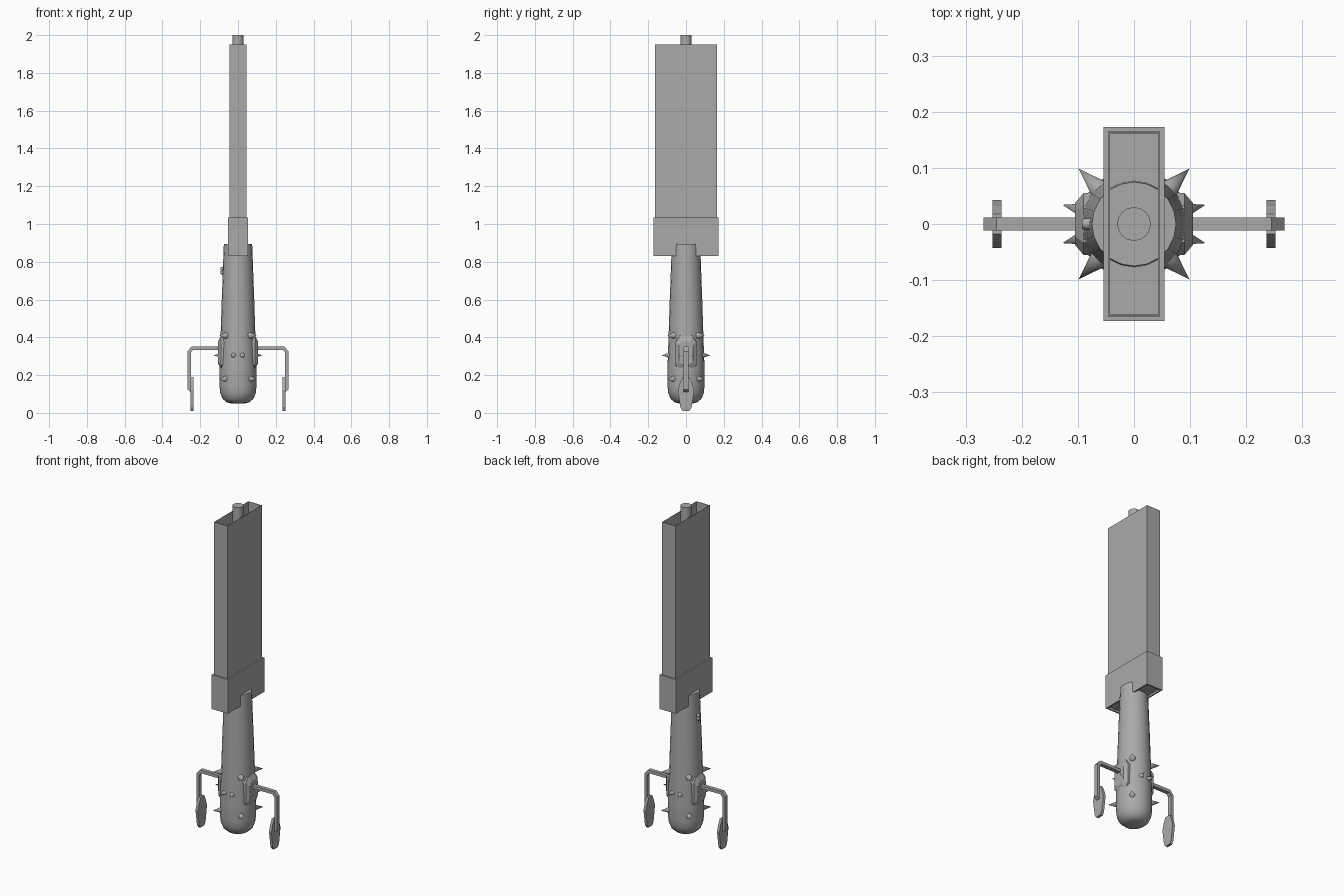
import bpy, bmesh, math
from mathutils import Vector

if "Cube" in bpy.data.objects:
    bpy.data.objects.remove(bpy.data.objects["Cube"])

grey = bpy.data.materials.new("plain grey")
grey.diffuse_color = (0.4, 0.4, 0.4, 1)
grey.use_nodes = True
grey.node_tree.nodes["Principled BSDF"].inputs["Base Color"].default_value = grey.diffuse_color


def finish(name, bm, smooth=None):
    bmesh.ops.recalc_face_normals(bm, faces=bm.faces[:])
    me = bpy.data.meshes.new(name)
    bm.to_mesh(me)
    bm.free()
    ob = bpy.data.objects.new(name, me)
    bpy.context.collection.objects.link(ob)
    me.materials.append(grey)
    if smooth:
        bpy.ops.object.select_all(action='DESELECT')
        ob.select_set(True)
        bpy.context.view_layer.objects.active = ob
        bpy.ops.object.shade_smooth_by_angle(angle=math.radians(smooth))
    return ob


def lathe(name, profile, sides, smooth=35):
    """Closed solid of revolution about z from (radius, z) pairs."""
    bm = bmesh.new()
    rings = [[bm.verts.new((r * math.cos(2 * math.pi * i / sides),
                            r * math.sin(2 * math.pi * i / sides), z))
              for i in range(sides)] for r, z in profile]
    for a, b in zip(rings, rings[1:]):
        for i in range(sides):
            j = (i + 1) % sides
            bm.faces.new((a[i], a[j], b[j], b[i]))
    bm.faces.new(rings[0])
    bm.faces.new(rings[-1])
    return finish(name, bm, smooth)


def extrude_outline(name, points, offset):
    """Solid made by moving a flat outline along an offset."""
    bm = bmesh.new()
    face = bm.faces.new([bm.verts.new(p) for p in points])
    out = bmesh.ops.extrude_face_region(bm, geom=[face])
    bmesh.ops.translate(bm, vec=Vector(offset),
                        verts=[v for v in out["geom"] if isinstance(v, bmesh.types.BMVert)])
    return finish(name, bm)


def open_box(name, hx, hy, z0, z1, t=0.002, floor=None):
    """Thin four-walled sleeve, with an optional floor height."""
    bm = bmesh.new()
    loops = [[bm.verts.new((sx * (hx - d), sy * (hy - d), z))
              for sx, sy in ((-1, -1), (1, -1), (1, 1), (-1, 1))]
             for d, z in ((0, z0), (0, z1), (t, z1), (t, z0))]
    for k in range(4):
        a, b = loops[k], loops[(k + 1) % 4]
        for i in range(4):
            j = (i + 1) % 4
            bm.faces.new((a[i], a[j], b[j], b[i]))
    bmesh.ops.recalc_face_normals(bm, faces=bm.faces[:])
    if floor:
        made = bmesh.ops.create_cube(bm, size=1)["verts"]
        bmesh.ops.scale(bm, vec=(2 * hx - t, 2 * hy - t, 0.004), verts=made)
        bmesh.ops.translate(bm, vec=(0, 0, floor), verts=made)
    return finish(name, bm)


# Grip with a rounded pommel end
lathe("grip", [(0.035, 0.05), (0.06, 0.056), (0.082, 0.075), (0.094, 0.105),
               (0.098, 0.14), (0.098, 0.24), (0.093, 0.38), (0.086, 0.6),
               (0.075, 0.895)], 20)

# Hollow upper sleeve, wider collar and the inner rod
open_box("sleeve", 0.045, 0.163, 0.84, 1.95)
open_box("collar", 0.054, 0.173, 0.83, 1.035, t=0.0085, floor=0.845)
lathe("inner_rod", [(0.03, 0.84), (0.03, 2.0)], 16)

# Small button on the grip
for k, z in enumerate((0.743, 0.762)):
    bm = bmesh.new()
    bmesh.ops.create_cone(bm, cap_ends=True, segments=10, radius1=0.013, radius2=0.009, depth=0.03)
    bmesh.ops.rotate(bm, verts=bm.verts, matrix=Vector((0, 0, 1)).rotation_difference(
        Vector((-1, 0, 0))).to_matrix())
    bmesh.ops.translate(bm, verts=bm.verts, vec=(-0.078, 0, z))
    finish(f"button_{k}", bm, 40)

for s, side in ((1, "right"), (-1, "left")):
    # Chamfered mount plate
    plate = [(0.05, 0.26), (0.05, 0.37), (0.03, 0.4), (-0.03, 0.4),
             (-0.05, 0.37), (-0.05, 0.26), (-0.03, 0.24), (0.03, 0.24)]
    bm = bmesh.new()
    layers = [[bm.verts.new((s * x, y * f, 0.32 + (z - 0.32) * f)) for y, z in plate]
              for x, f in ((0.06, 1.15), (0.09, 1.1), (0.105, 0.75))]
    for a, b in zip(layers, layers[1:]):
        for i in range(8):
            j = (i + 1) % 8
            bm.faces.new((a[i], a[j], b[j], b[i]))
    bm.faces.new(layers[0])
    bm.faces.new(layers[2])
    finish(side + "_mount", bm)

    # Bent arm
    arm = [(0.08, 0.352), (0.245, 0.352), (0.268, 0.325), (0.268, 0.125), (0.25, 0.11),
           (0.25, 0.318), (0.238, 0.334), (0.08, 0.334)]
    extrude_outline(side + "_arm", [(s * x, -0.012, z) for x, z in arm], (0, 0.024, 0))

    # Paddle at the end of the arm
    paddle = [(-0.018, 0.19), (0.018, 0.19), (0.032, 0.16), (0.043, 0.12),
              (0.03, 0.03), (0.018, 0.01), (-0.018, 0.01), (-0.03, 0.03),
              (-0.043, 0.12), (-0.032, 0.16)]
    extrude_outline(side + "_paddle", [(s * 0.236, y, z) for y, z in paddle],
                    (s * 0.016, 0, 0))

# Spikes: diagonal ones in two rows, paired ones between them
spikes = [(45 + 90 * q, z, 0.14, 0.02) for q in range(4) for z in (0.41, 0.18)]
spikes += [(90 * q + d, 0.305, 0.132, 0.017) for q in range(4) for d in (-15, 15)]
for k, (deg, z, tip, r) in enumerate(spikes):
    a = math.radians(deg)
    d = Vector((math.cos(a), math.sin(a), 0))
    base = 0.083
    bm = bmesh.new()
    bmesh.ops.create_cone(bm, cap_ends=True, segments=12, radius1=r, radius2=0, depth=tip - base)
    bmesh.ops.rotate(bm, verts=bm.verts,
                     matrix=Vector((0, 0, 1)).rotation_difference(d).to_matrix())
    bmesh.ops.translate(bm, verts=bm.verts, vec=d * (tip + base) / 2 + Vector((0, 0, z)))
    finish(f"spike_{k}", bm, 40)
